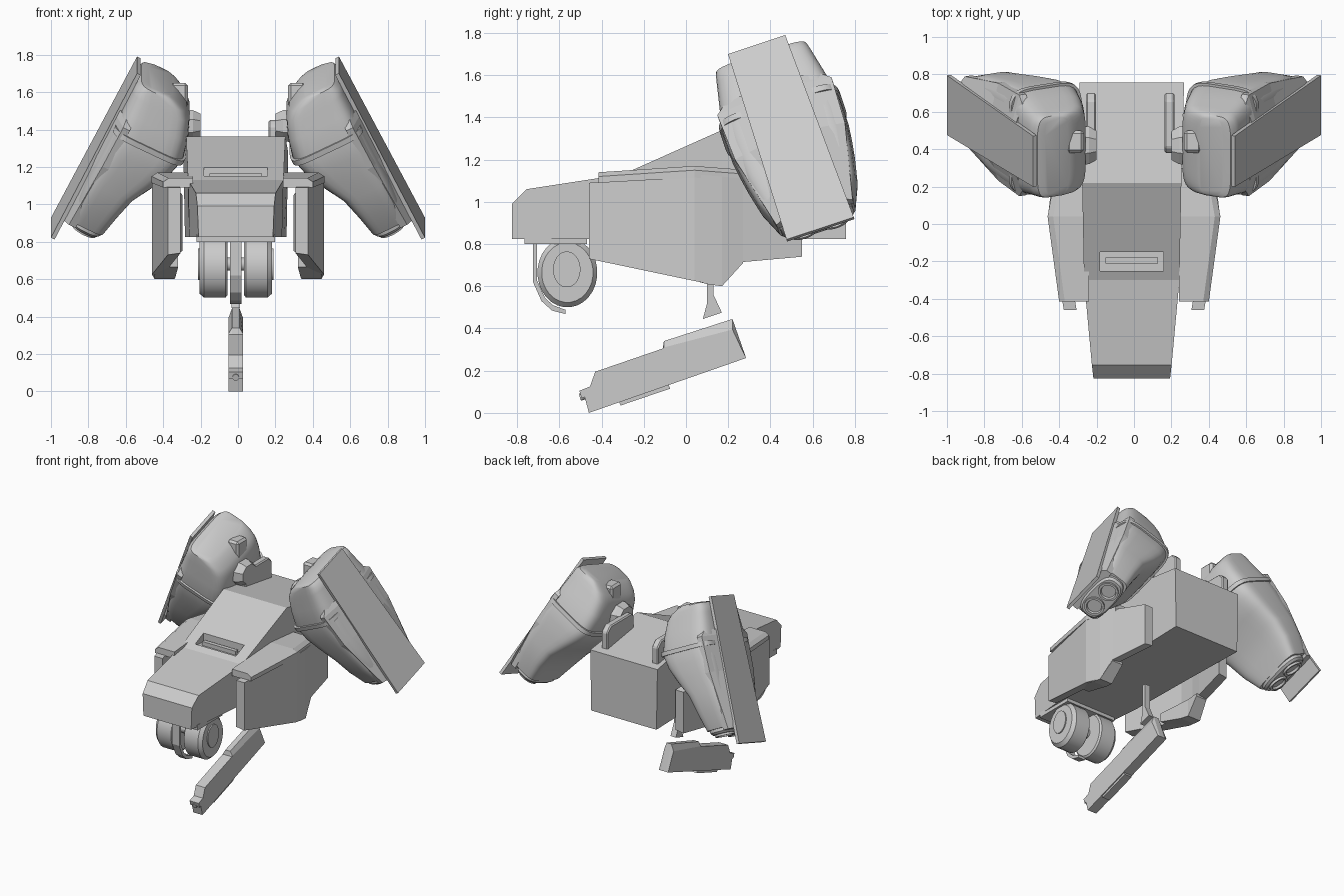
import bpy, bmesh, math
from mathutils import Matrix, Vector

cube = bpy.data.objects.get("Cube")
if cube:
    bpy.data.objects.remove(cube, do_unlink=True)

grey = bpy.data.materials.new("armour_grey")
grey.use_nodes = True
grey.diffuse_color = (0.6, 0.6, 0.6, 1)
grey.node_tree.nodes["Principled BSDF"].inputs["Base Color"].default_value = (0.6, 0.6, 0.6, 1)

MID = -0.012          # centre line of the hull
FLIP = Matrix.Scale(-1, 4, Vector((1, 0, 0)))
IDENT = Matrix()


def loft(name, rings, matrix=IDENT, smooth=False, bevel=0):
    """Skin a list of equal-length point rings and cap both ends."""
    bm = bmesh.new()
    loops = [[bm.verts.new(matrix @ Vector(p)) for p in ring] for ring in rings]
    n = len(loops[0])
    for r0, r1 in zip(loops, loops[1:]):
        for i in range(n):
            j = (i + 1) % n
            bm.faces.new((r0[i], r0[j], r1[j], r1[i]))
    bm.faces.new(loops[0])
    bm.faces.new(loops[-1])
    bmesh.ops.recalc_face_normals(bm, faces=bm.faces)
    me = bpy.data.meshes.new(name)
    bm.to_mesh(me)
    bm.free()
    me.materials.append(grey)
    ob = bpy.data.objects.new(name, me)
    bpy.context.collection.objects.link(ob)
    if bevel:
        mod = ob.modifiers.new("bevel", 'BEVEL')
        mod.width = bevel
        mod.segments = 1
    if smooth:
        bpy.ops.object.select_all(action='DESELECT')
        ob.select_set(True)
        bpy.context.view_layer.objects.active = ob
        bpy.ops.object.shade_smooth_by_angle(angle=math.radians(35))
    return ob


def prism(name, pts, x0, x1, bevel=0, matrix=IDENT):
    """Extrude a side profile of (y, z) points along x."""
    return loft(name, [[(x, y, z) for y, z in pts] for x in (x0, x1)], matrix, bevel=bevel)


def box(name, lo, hi, matrix=IDENT, bevel=0):
    pts = [(lo[1], lo[2]), (hi[1], lo[2]), (hi[1], hi[2]), (lo[1], hi[2])]
    return prism(name, pts, lo[0], hi[0], bevel, matrix)


def oval(x, cy, cz, ry, rz, n=28, power=1.0):
    """Ring at x in the second and third axes; power below 1 squares it off."""
    ring = []
    for i in range(n):
        t = 2 * math.pi * (i + 0.5) / n
        c, s = math.cos(t), math.sin(t)
        ring.append((x, cy + ry * math.copysign(abs(c) ** power, c),
                     cz + rz * math.copysign(abs(s) ** power, s)))
    return ring


# Hull: stations of (y, half width, bottom, top)
hull_stations = [(-.825, .205, .825, .99), (-.755, .213, .825, 1.06), (-.3, .255, .825, 1.13),
                 (.22, .265, .825, 1.362), (.757, .28, .825, 1.28)]
hull = loft("hull", [[(MID - w * .97, y, b), (MID + w * .97, y, b), (MID + w, y, t), (MID - w, y, t)]
                     for y, w, b, t in hull_stations])
# Intake slot cut into the sloping deck
cutter = box("slot_cutter", (MID - .17, -.25, 1.135), (MID + .17, -.15, 1.5))
cutter.hide_render = True
mod = hull.modifiers.new("slot", 'BOOLEAN')
mod.operation = 'DIFFERENCE'
mod.object = cutter
bpy.context.view_layer.objects.active = hull
bpy.ops.object.modifier_apply(modifier="slot")
bpy.data.objects.remove(cutter, do_unlink=True)
box("intake_slat", (MID - .14, -.21, 1.13), (MID + .14, -.18, 1.165))

# Twin drum sensor under the nose
box("sensor_mount", (MID - .21, -.765, .80), (MID + .21, -.47, .84))
loft("drum_axle", [oval(MID + x, -.57, .68, .035, .035) for x in (-.06, .06)], smooth=True)
for side, label in ((1, "left"), (-1, "right")):
    drum = [(.045, .92), (.055, 1), (.17, 1), (.195, .86)]
    loft(label + "_drum", [oval(MID + side * x, -.562, .665, .142 * k, .165 * k) for x, k in drum], smooth=True)
    loft(label + "_drum_hub", [oval(MID + side * x, -.565, .68, .065, .085) for x in (.17, .203)], smooth=True)
strap = [(-.725, .82), (-.725, .62), (-.685, .53), (-.635, .485), (-.57, .468),
         (-.57, .488), (-.63, .51), (-.668, .545), (-.705, .625), (-.705, .82)]
prism("sensor_strap", strap, MID - .03, MID + .03)

# Gun, slung below the hull, with a chamfered top edge
gun = [(-.46, .0), (.285, .26), (.22, .445), (-.105, .34), (-.11, .305),
       (-.43, .195), (-.455, .125), (-.505, .105), (-.495, .07), (-.48, .075)]
gun_low = [(y, z - .05) if i == 2 else (y, z - .03) if i == 3 else (y, z) for i, (y, z) in enumerate(gun)]
loft("gun_body", [[(MID + x, y, z) for y, z in pts]
                  for x, pts in ((-.038, gun_low), (-.02, gun), (.02, gun), (.038, gun_low))])
prism("gun_under_rail", [(-.31, .035), (-.075, .115), (-.085, .14), (-.32, .06)], MID - .03, MID + .03)
tilt = Matrix.Translation((MID, -.47, .085)) @ Matrix.Rotation(math.radians(-71), 4, 'X')
loft("gun_muzzle", [[(y, z, x) for x, y, z in oval(h, 0, 0, .018, .018, 12)] for h in (-.035, .035)], tilt, smooth=True)
prism("gun_hanger", [(.10, .74), (.10, .52), (.08, .445), (.17, .475), (.13, .56), (.13, .74)],
      MID - .022, MID + .022)

# Pod frame: axes run down the pod, across it, and out through its armour plate
down = Vector((.447, .292, -.845)).normalized()
across = Vector((0, .949, .316)).normalized()
outward = down.cross(across)
if outward.x < 0:
    outward = -outward
pod_frame = Matrix((down, across, outward)).transposed().to_4x4()
pod_frame.translation = Vector((.77, .485, 1.31))

# Pod rings: (distance down, half width, inner face, outer face)
pod_rings = [(-.495, .215, -.225, -.08), (-.485, .228, -.26, -.04), (-.455, .236, -.325, -.02),
             (-.415, .245, -.365, -.02), (-.32, .265, -.405, -.02), (-.2, .29, -.435, -.02),
             (-.1, .29, -.41, -.02), (.0, .28, -.365, -.02), (.12, .265, -.3, -.02),
             (.25, .24, -.27, -.03), (.38, .19, -.25, -.045)]


def pod_ring(a, w, lo, hi, grow=0):
    """Flat against the plate, rounded on the hull side."""
    ring = oval(a, 0, (lo + hi) / 2, w + grow, (hi - lo) / 2 + grow, 36, .4)
    return [(x, b, min(c, -.02)) for x, b, c in ring]


for side, label in ((1, "left"), (-1, "right")):
    flip = IDENT if side == 1 else FLIP
    m = flip @ pod_frame

    # Side guard: stations of (y, outer x, bottom, top), with a keel wedge below
    guard = [(-.46, .375, .73, 1.09), (.04, .46, .625, 1.13), (.17, .445, .6, 1.12),
             (.27, .42, .715, 1.11), (.55, .365, .74, 1.05)]
    loft(label + "_guard", [[(x, y, t), (x - .068, y, t), (x - .068, y, b + .01), (x, y, b)]
                            for y, x, b, t in guard], flip)
    keel = [(-.1, .32, .43, .665), (.1, .335, .45, .61), (.17, .34, .444, .6), (.27, .33, .418, .71)]
    loft(label + "_guard_keel", [[(i, y, b), (o, y, b), (o, y, .73), (i, y, .73)] for y, i, o, b in keel], flip)
    flange = [(-.415, .24, .40, 1.09, 1.14), (.04, .245, .462, 1.115, 1.17), (.3, .245, .415, 1.09, 1.15)]
    loft(label + "_guard_flange", [[(i, y, b), (o, y, b), (o, y, t - .02), (o - .03, y, t), (i, y, t)]
                                   for y, i, o, b, t in flange], flip)

    # Deck fin and pod hinge
    fin = [(.38, 1.25), (.38, 1.42), (.41, 1.45), (.66, 1.45), (.70, 1.41), (.70, 1.25)]
    prism(label + "_deck_fin", fin, side * .21 - .046, side * .21 + .006, bevel=.008)
    loft(label + "_hinge", [oval(x, .42, 1.42, r * 1.2, r, 8) for x, r in ((.2, .07), (.24, .09), (.36, .10))], flip)
    box(label + "_hinge_block", (.268, .38, 1.5), (.36, .50, 1.65), flip, bevel=.015)

    # Pod shell, seam band and armour plates
    loft(label + "_pod_shell", [pod_ring(*r) for r in pod_rings], m, smooth=True)
    loft(label + "_pod_seam", [pod_ring(a, .29, -.435, -.02, .01) for a in (-.215, -.185)], m, smooth=True)
    backing = [(-.29, .24), (-.25, .285), (.0, .275), (.40, .19)]
    loft(label + "_pod_backing", [[(a, -w, -.09), (a, w, -.09), (a, w, -.05), (a, .15, -.012),
                                   (a, -.15, -.012), (a, -w, -.05)] for a, w in backing], m)
    loft(label + "_pod_plate", [[(a, -w, -.022), (a, w, -.022), (a, w, 0), (a, -w, 0)]
                                for a, w in ((-.515, .143), (.515, .168))], m)

    # Twin thruster nozzles
    loft(label + "_nozzle_housing", [oval(a, 0, -.155, w, h, 32, .7)
                                     for a, w, h in ((.35, .18, .095), (.4, .18, .095), (.415, .165, .083))], m, smooth=True)
    for end in (1, -1):
        cup = [(.39, .07), (.43, .07), (.43, .054), (.41, .047)]
        loft(label + ("_rear" if end == 1 else "_front") + "_nozzle",
             [oval(a, end * .078, -.155, r, r, 24) for a, r in cup], m, smooth=True)
